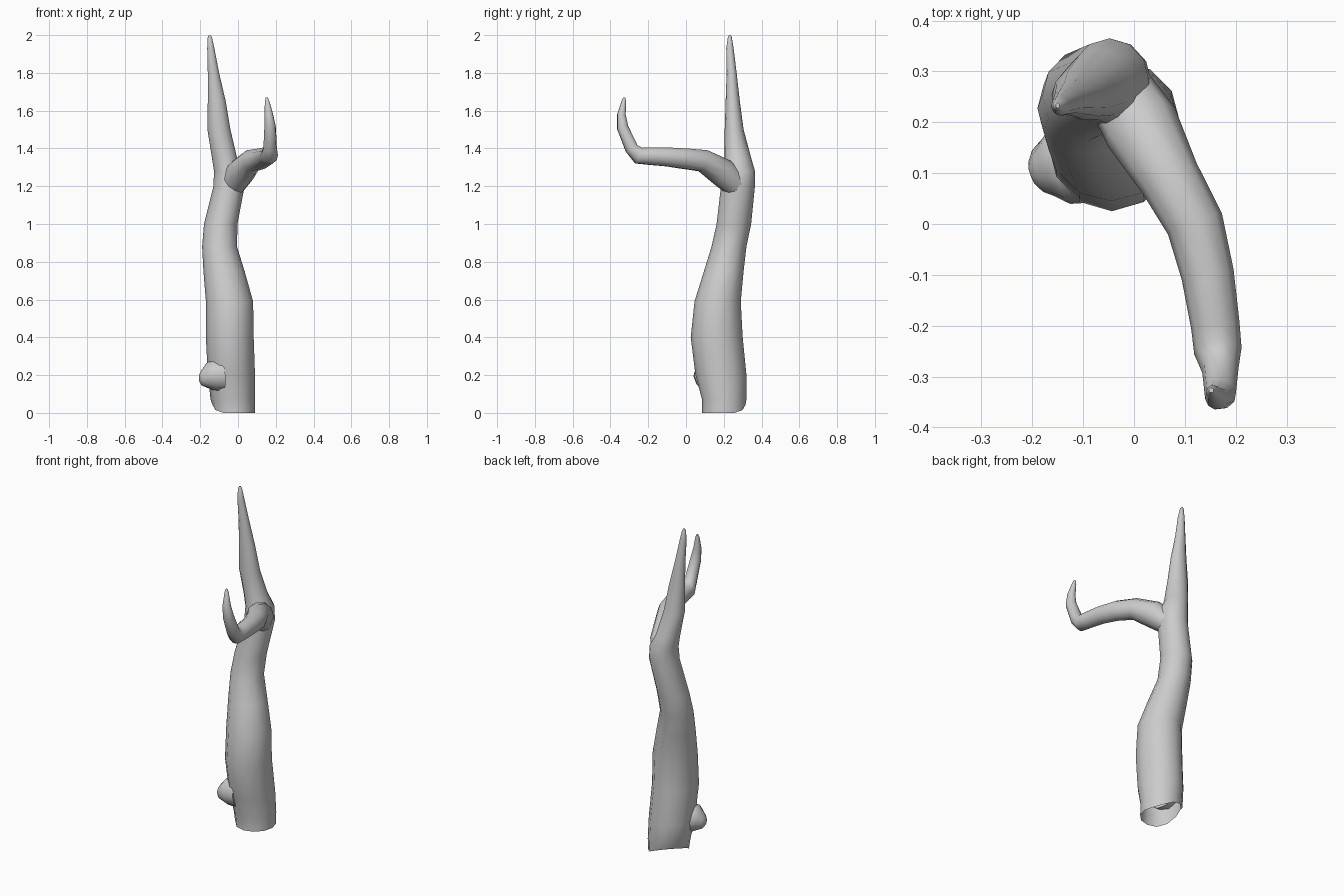
import bpy, bmesh
from math import cos, sin, tau, radians
from mathutils import Vector


def loft(name, rings, cap_start=False):
    """Skin a list of point rings into one smooth object, closed at the tip."""
    bm = bmesh.new()
    loops = [[bm.verts.new(p) for p in ring] for ring in rings]
    n = len(loops[0])
    for a, b in zip(loops, loops[1:]):
        for i in range(n):
            j = (i + 1) % n
            bm.faces.new((a[i], a[j], b[j], b[i]))
    bm.faces.new(loops[-1])
    if cap_start:
        bm.faces.new(loops[0][::-1])
    bmesh.ops.recalc_face_normals(bm, faces=bm.faces)
    mesh = bpy.data.meshes.new(name)
    bm.to_mesh(mesh)
    bm.free()
    obj = bpy.data.objects.new(name, mesh)
    bpy.context.collection.objects.link(obj)
    bpy.ops.object.select_all(action='DESELECT')
    obj.select_set(True)
    bpy.context.view_layer.objects.active = obj
    bpy.ops.object.shade_smooth_by_angle(angle=radians(42))
    return obj


def tube_rings(path, sides):
    """Rings square to a path of (x, y, z, radius)."""
    pts = [Vector(p[:3]) for p in path]
    rings = []
    side = None
    for i, p in enumerate(pts):
        t = (pts[min(i + 1, len(pts) - 1)] - pts[max(i - 1, 0)]).normalized()
        if side is None:
            side = t.cross(Vector((0, 0, 1)))
        side = (side - t * side.dot(t)).normalized()
        up = side.cross(t)
        r = path[i][3]
        rings.append([p + r * (cos(tau * k / sides) * side + sin(tau * k / sides) * up)
                      for k in range(sides)])
    return rings


# Trunk and spike: height, left, right, front, back
sections = [
    (0.00, -0.135, 0.09, 0.085, 0.315),
    (0.07, -0.145, 0.09, 0.085, 0.32),
    (0.20, -0.16, 0.09, 0.05, 0.32),
    (0.40, -0.17, 0.083, 0.025, 0.30),
    (0.59, -0.17, 0.08, 0.045, 0.29),
    (0.75, -0.183, 0.035, 0.095, 0.305),
    (0.88, -0.19, -0.005, 0.135, 0.32),
    (1.00, -0.18, -0.003, 0.162, 0.345),
    (1.20, -0.13, 0.035, 0.185, 0.365),
    (1.28, -0.127, 0.03, 0.195, 0.365),
    (1.35, -0.138, -0.005, 0.205, 0.345),
    (1.50, -0.162, -0.04, 0.205, 0.305),
    (1.65, -0.16, -0.065, 0.21, 0.285),
    (1.80, -0.16, -0.10, 0.215, 0.268),
    (1.93, -0.163, -0.125, 0.213, 0.252),
    (1.99, -0.16, -0.138, 0.222, 0.242),
    (2.00, -0.154, -0.146, 0.228, 0.238),
]
SIDES = 12
trunk = []
for k, (z, x0, x1, y0, y1) in enumerate(sections):
    ring = []
    for i in range(SIDES):
        a = tau * i / SIDES
        c, s = cos(a), sin(a)
        # ragged bottom rim, broken away at the back left
        lift = 0.06 * max(0, (s - c) / 1.41) if k == 0 else 0
        ring.append(((x0 + x1) / 2 + c * (x1 - x0) / 2,
                     (y0 + y1) / 2 + s * (y1 - y0) / 2, z + lift))
    trunk.append(ring)
loft("trunk", trunk)

# Side branch with its upturned end
branch = [
    (-0.04, 0.28, 1.19, 0.065), (0.015, 0.19, 1.275, 0.076), (0.07, 0.09, 1.335, 0.061),
    (0.12, 0.0, 1.345, 0.057), (0.145, -0.10, 1.355, 0.052), (0.16, -0.20, 1.36, 0.048),
    (0.165, -0.25, 1.362, 0.047), (0.17, -0.288, 1.40, 0.036), (0.17, -0.335, 1.51, 0.031),
    (0.163, -0.342, 1.58, 0.023), (0.154, -0.329, 1.65, 0.012), (0.152, -0.327, 1.67, 0.005),
]
loft("branch", tube_rings(branch, 10), cap_start=True)

# Knot low on the left side
knot = [
    (-0.09, 0.13, 0.20, 0.09), (-0.145, 0.115, 0.195, 0.078), (-0.168, 0.11, 0.186, 0.058),
    (-0.19, 0.104, 0.185, 0.042), (-0.202, 0.101, 0.185, 0.022), (-0.205, 0.10, 0.185, 0.008),
]
loft("knot", tube_rings(knot, 10), cap_start=True)
